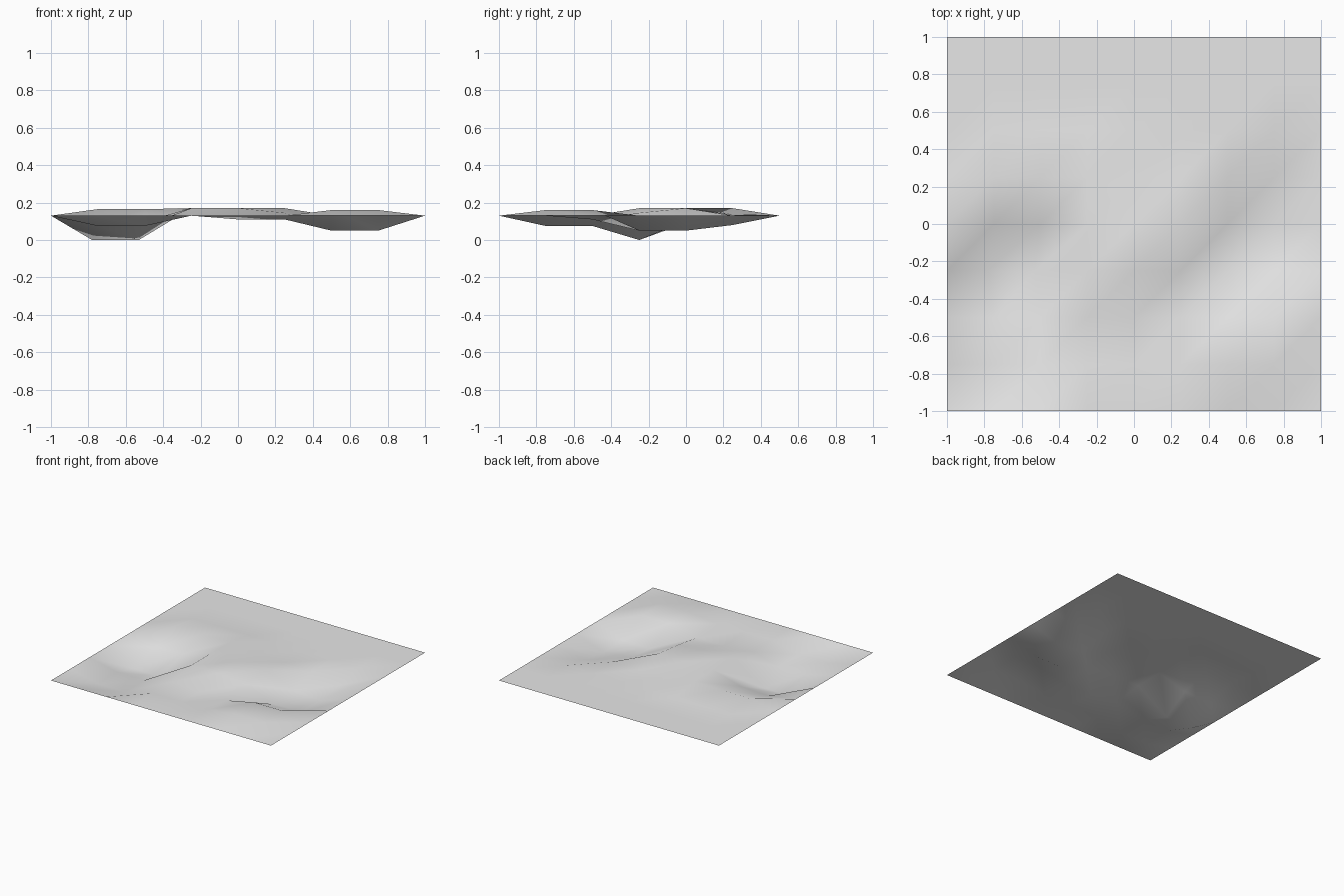
import bpy
import bmesh

# Remove only the default cube
cube = bpy.data.objects.get("Cube")
if cube:
    bpy.data.objects.remove(cube, do_unlink=True)

CELLS = 8
STEP = 2 / CELLS
RIM = 0.13

# Inner ground heights in hundredths, front row first, left to right in x
INNER = [
    [7.5, 7.5, 13, 13, 13, 16, 16],
    [7.5, 7.5, 13, 11, 11, 16, 16],
    [0, 0, 17, 17, 14.5, 5, 5],
    [9, 10, 17, 17, 17, 7, 5],
    [16.5, 16.5, 17, 14, 13.5, 13, 8],
]


def ground_height(col, row):
    """Height of a grid point; the rim and the back strip stay level."""
    if 0 < col < CELLS and 0 < row <= len(INNER):
        return INNER[row - 1][col - 1] / 100
    return RIM


def make_material(name, colour):
    mat = bpy.data.materials.new(name)
    mat.use_nodes = True
    mat.diffuse_color = colour
    shader = next(n for n in mat.node_tree.nodes if n.type == "BSDF_PRINCIPLED")
    shader.inputs["Base Color"].default_value = colour
    return mat


# Ground sheet: a square grid of points lifted into ridges and hollows
bm = bmesh.new()
points = []
for row in range(CELLS + 1):
    line = []
    for col in range(CELLS + 1):
        z = ground_height(col, row)
        drift = -0.03 if z == 0 else 0  # the deepest points lean outwards
        line.append(bm.verts.new((col * STEP - 1 + drift, row * STEP - 1, z)))
    points.append(line)

# Each cell is split along the same diagonal
for near, far in zip(points, points[1:]):
    for col in range(CELLS):
        a, b = near[col], near[col + 1]
        c, d = far[col + 1], far[col]
        bm.faces.new((a, b, c))
        bm.faces.new((a, c, d))

for face in bm.faces:
    face.smooth = True

mesh = bpy.data.meshes.new("terrain_sheet")
bm.to_mesh(mesh)
bm.free()
mesh.materials.append(make_material("light grey", (0.8, 0.8, 0.8, 1)))

terrain = bpy.data.objects.new("terrain_sheet", mesh)
bpy.context.collection.objects.link(terrain)
